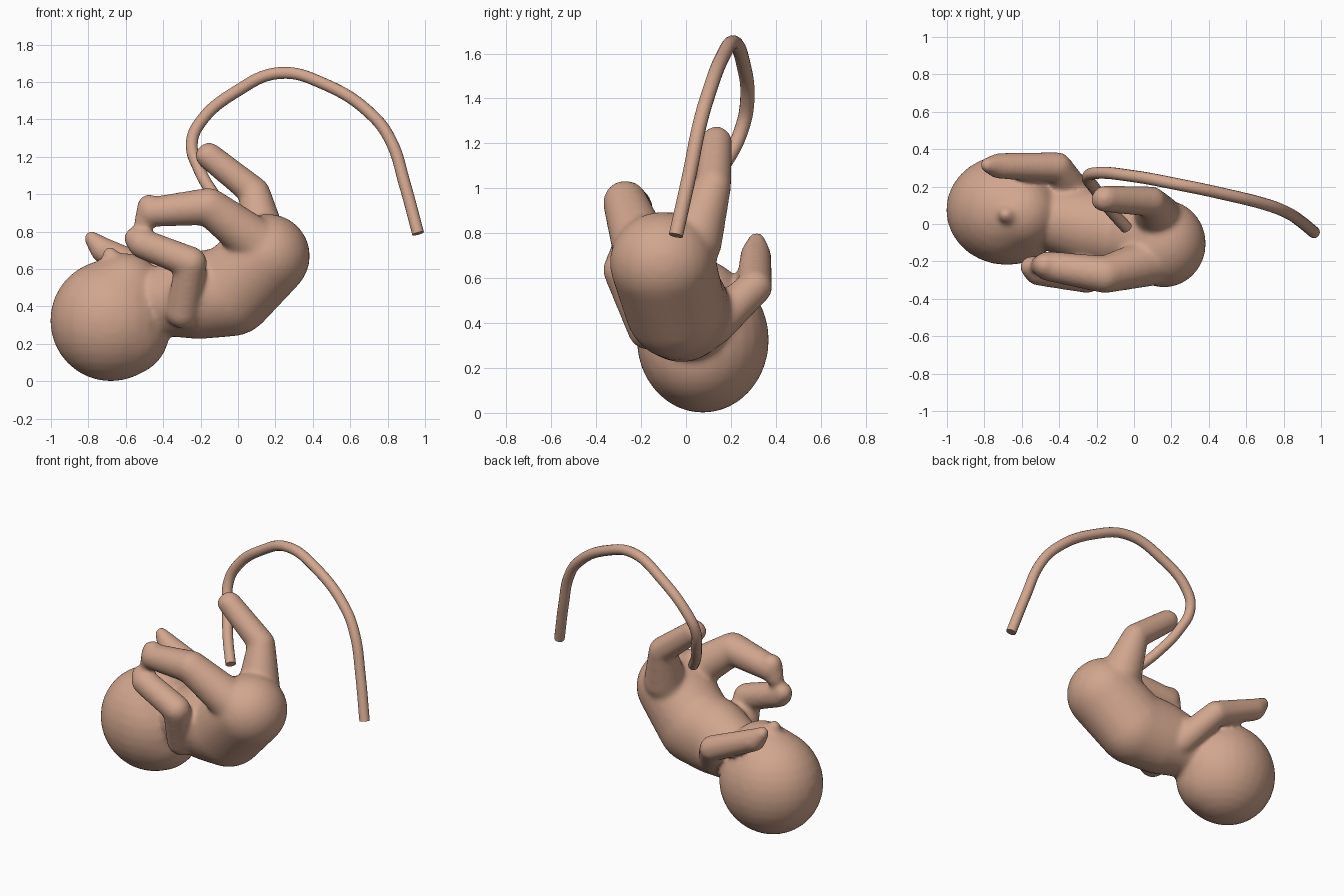
import bpy, bmesh
from math import sin, cos, pi
from mathutils import Vector

if "Cube" in bpy.data.objects:
    bpy.data.objects.remove(bpy.data.objects["Cube"])

skin = bpy.data.materials.new("skin")
skin.diffuse_color = (0.64, 0.38, 0.27, 1)
skin.use_nodes = True
skin.node_tree.nodes["Principled BSDF"].inputs["Base Color"].default_value = skin.diffuse_color

body = bmesh.new()


def hull(*balls):
    """Convex skin around balls given as (centre, radius or (rx, ry, rz))."""
    part = bmesh.new()
    for c, r in balls:
        r = (r, r, r) if not isinstance(r, tuple) else r
        for i in range(17):
            t = pi * i / 16
            n = 1 if i in (0, 16) else 28
            for j in range(n):
                a = 2 * pi * j / n
                part.verts.new((c[0] + r[0] * sin(t) * cos(a),
                                c[1] + r[1] * sin(t) * sin(a),
                                c[2] + r[2] * cos(t)))
    bmesh.ops.convex_hull(part, input=part.verts[:])
    loose = [v for v in part.verts if not v.link_faces]
    bmesh.ops.delete(part, geom=loose, context='VERTS')
    bmesh.ops.recalc_face_normals(part, faces=part.faces[:])
    mesh = bpy.data.meshes.new("part")
    part.to_mesh(mesh)
    part.free()
    body.from_mesh(mesh)
    bpy.data.meshes.remove(mesh)


def chain(*balls):
    """Limb: a tapered capsule between each neighbouring pair."""
    for a, b in zip(balls, balls[1:]):
        hull(a, b)


# head with face and nose
hull(((-.68, .075, .325), (.325, .295, .325)), ((-.61, .06, .27), .245),
     ((-.60, .06, .49), .195))
hull(((-.685, .05, .68), .04), ((-.67, .05, .64), .06))

# neck, chest, belly, seat
chain(((-.46, .04, .42), .17),
      ((-.21, -.02, .46), (.22, .215, .235)),
      ((-.04, -.05, .48), (.24, .225, .24)),
      ((.16, -.105, .67), (.225, .235, .225)))

# right leg and foot
chain(((.10, -.20, .74), .13), ((-.155, -.27, .935), .10),
      ((-.46, -.225, .905), .08))
chain(((-.475, -.22, .935), .065), ((-.50, -.22, .85), .055))

# left leg and foot
chain(((.13, .03, .76), .13), ((.09, .12, 1.01), .082),
      ((-.155, .135, 1.205), .072))
chain(((-.15, .13, 1.215), .06), ((-.185, .12, 1.205), .045))

# right arm and hand
chain(((-.295, -.17, .37), .09), ((-.25, -.285, .635), .085),
      ((-.51, -.25, .735), .08), ((-.55, -.23, .765), .06))

# left arm and hand
chain(((-.28, .12, .385), .09), ((-.41, .305, .56), .08),
      ((-.72, .31, .70), .07), ((-.785, .315, .765), .04))

# blend every part into one soft skin
mesh = bpy.data.meshes.new("body")
body.to_mesh(mesh)
body.free()
mesh.materials.append(skin)
obj = bpy.data.objects.new("body", mesh)
bpy.context.collection.objects.link(obj)
remesh = obj.modifiers.new("blend", 'REMESH')
remesh.mode = 'VOXEL'
remesh.voxel_size = 0.014
remesh.use_smooth_shade = True
smooth = obj.modifiers.new("soften", 'SMOOTH')
smooth.factor = 0.5
smooth.iterations = 14

# cord
path = [(-.04, -.02, .89), (-.13, .08, 1.0), (-.21, .19, 1.14),
        (-.247, .25, 1.27), (-.205, .272, 1.38), (0, .255, 1.555),
        (.22, .215, 1.648), (.46, .165, 1.59), (.72, .10, 1.42),
        (.82, .06, 1.28), (.89, .015, 1.06), (.963, -.045, .79)]
curve = bpy.data.curves.new("cord", 'CURVE')
curve.dimensions = '3D'
curve.bevel_depth = 0.032
curve.bevel_resolution = 5
curve.resolution_u = 8
curve.use_fill_caps = True
spline = curve.splines.new('BEZIER')
spline.bezier_points.add(len(path) - 1)
for p, co in zip(spline.bezier_points, path):
    p.co = Vector(co)
    p.handle_left_type = p.handle_right_type = 'AUTO'
curve.materials.append(skin)
cord = bpy.data.objects.new("cord", curve)
bpy.context.collection.objects.link(cord)
